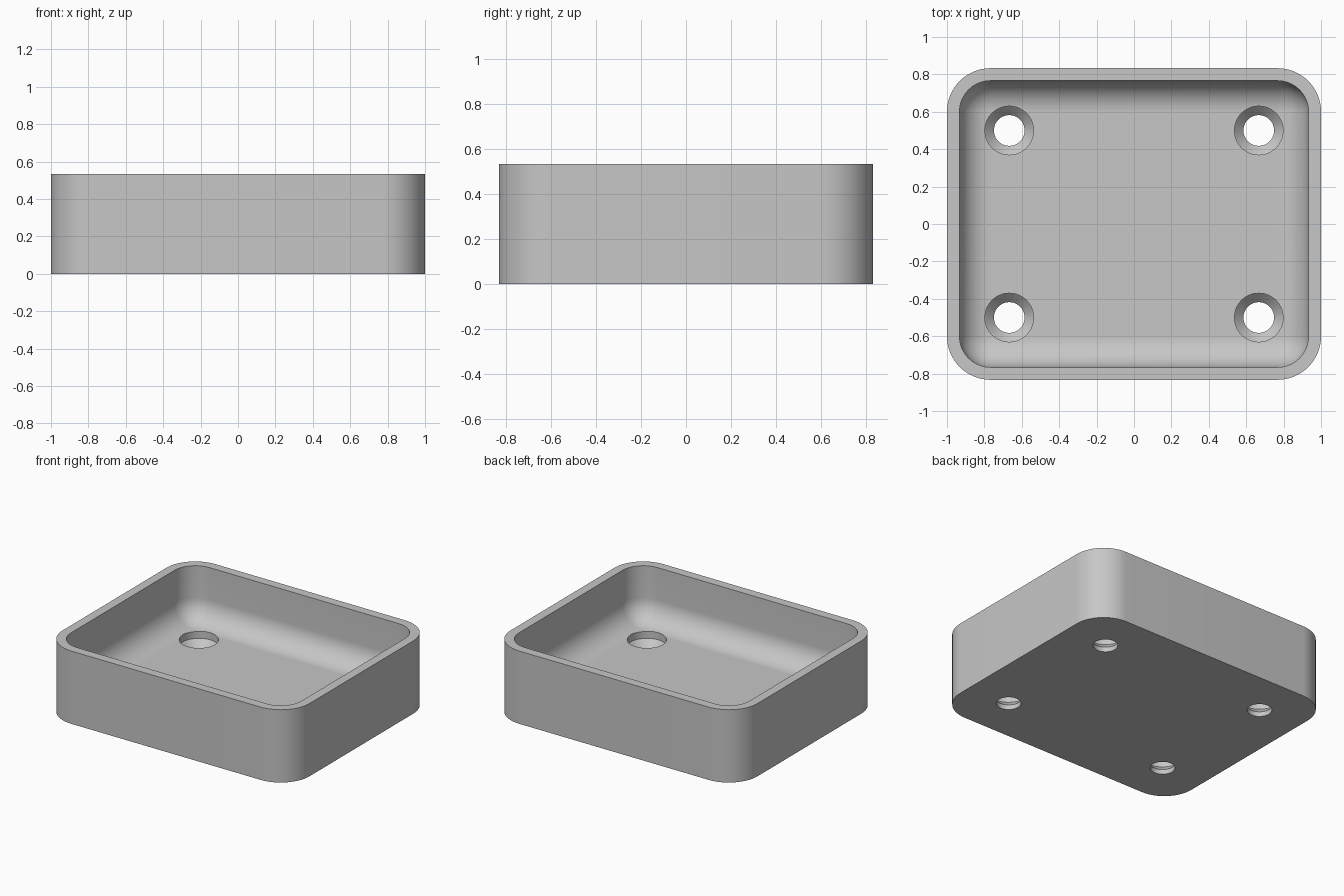
import bpy, bmesh
from math import sin, cos, pi

if "Cube" in bpy.data.objects:
    bpy.data.objects.remove(bpy.data.objects["Cube"])

HEIGHT, FLOOR = 0.533, 0.133
CORNER = (0.767, 0.6)          # centres of the rounded corners
R_OUT, R_IN = 0.233, 0.166     # outer and inner corner radii
STEPS = 16

grey = bpy.data.materials.new("plain grey")
grey.use_nodes = True
colour = (0.57, 0.57, 0.57, 1)
grey.diffuse_color = colour
grey.node_tree.nodes["Principled BSDF"].inputs["Base Color"].default_value = colour


def loft(name, sections, outline):
    """Closed solid through (radius, z) sections; outline gives each ring's xy points."""
    bm = bmesh.new()
    rings = [[bm.verts.new((x, y, z)) for x, y in outline(r)] for r, z in sections]
    for low, high in zip(rings, rings[1:]):
        n = len(low)
        for i in range(n):
            j = (i + 1) % n
            bm.faces.new((low[i], low[j], high[j], high[i]))
    bm.faces.new(rings[0][::-1])
    bm.faces.new(rings[-1])
    bmesh.ops.remove_doubles(bm, verts=bm.verts[:], dist=0.0001)
    bmesh.ops.recalc_face_normals(bm, faces=bm.faces[:])
    mesh = bpy.data.meshes.new(name)
    bm.to_mesh(mesh)
    bm.free()
    mesh.materials.append(grey)
    obj = bpy.data.objects.new(name, mesh)
    bpy.context.collection.objects.link(obj)
    return obj


def rounded_rectangle(r):
    points = []
    for k, (sx, sy) in enumerate(((1, 1), (-1, 1), (-1, -1), (1, -1))):
        for i in range(STEPS + 1):
            a = (k + i / STEPS) * pi / 2
            points.append((sx * CORNER[0] + r * cos(a), sy * CORNER[1] + r * sin(a)))
    return points


def circle(r):
    return [(r * cos(i * pi / 32), r * sin(i * pi / 32)) for i in range(64)]


# Tray: outer wall, flat rim, inner wall and a rounded cove down to the floor
cove = [(R_IN * cos(i / STEPS * pi / 2), FLOOR + R_IN * (1 - sin(i / STEPS * pi / 2)))
        for i in range(STEPS)]
cove.append((0.0005, FLOOR))
tray = loft("tray", [(R_OUT, 0), (R_OUT, HEIGHT), (R_IN, HEIGHT)] + cove, rounded_rectangle)

# Four recessed, countersunk screw holes
bpy.context.view_layer.objects.active = tray
for sx in (-1, 1):
    for sy in (-1, 1):
        cutter = loft("screw_hole_cutter",
                      [(0.082, -0.1), (0.082, 0.035), (0.13, 0.083), (0.13, 0.35)], circle)
        cutter.location = (sx * 0.667, sy * 0.5, 0)
        cutter.hide_render = True
        cut = tray.modifiers.new("screw_hole", "BOOLEAN")
        cut.operation = "DIFFERENCE"
        cut.solver = "EXACT"
        cut.object = cutter
        bpy.context.view_layer.update()
        bpy.ops.object.modifier_apply(modifier=cut.name)
        bpy.data.objects.remove(cutter)

tray.select_set(True)
bpy.ops.object.shade_smooth_by_angle(angle=pi / 6)
